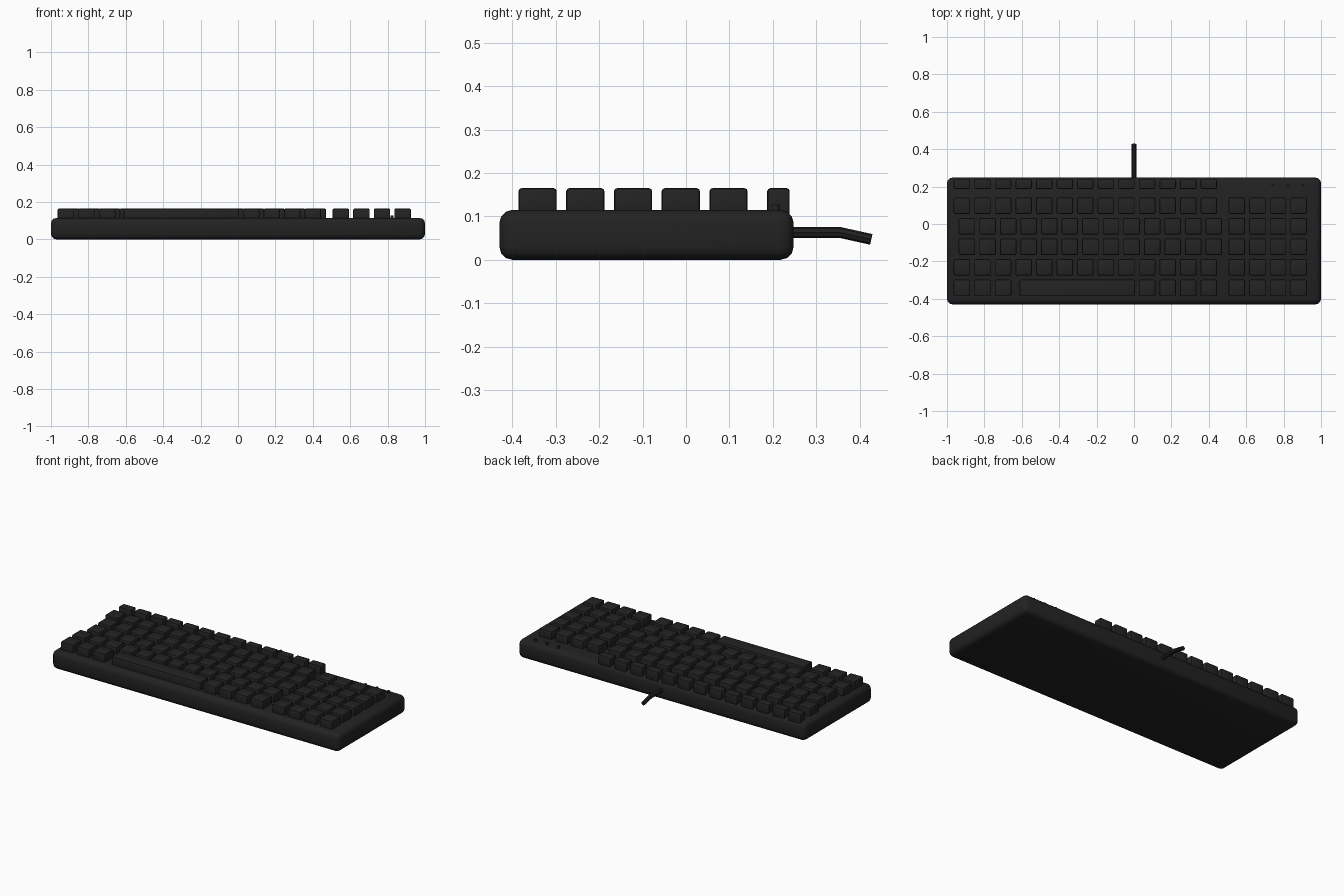
import bpy

cube = bpy.data.objects.get("Cube")
if cube:
    bpy.data.objects.remove(cube, do_unlink=True)


def material(name, colour):
    mat = bpy.data.materials.new(name)
    mat.use_nodes = True
    mat.diffuse_color = (*colour, 1)
    mat.node_tree.nodes["Principled BSDF"].inputs["Base Color"].default_value = (*colour, 1)
    return mat


case_black = material("case black", (0.016, 0.016, 0.016))
key_black = material("key black", (0.017, 0.017, 0.017))
cable_black = material("cable black", (0.015, 0.015, 0.015))


def finish(obj, name, mat):
    obj.name = name
    obj.data.materials.append(mat)
    bpy.ops.object.shade_smooth_by_angle(angle=0.6)


def rounded_box(name, low, high, radius, segments, mat):
    centre = [(a + b) / 2 for a, b in zip(low, high)]
    bpy.ops.mesh.primitive_cube_add(size=1, location=centre)
    obj = bpy.context.object
    obj.scale = [b - a for a, b in zip(low, high)]
    bpy.ops.object.transform_apply(location=False, rotation=False, scale=True)
    bevel = obj.modifiers.new("Bevel", "BEVEL")
    bevel.width = radius
    bevel.segments = segments
    bpy.ops.object.modifier_apply(modifier=bevel.name)
    finish(obj, name, mat)


# Case
rounded_box("case", (-1, -0.43, 0), (1, 0.248, 0.115), 0.03, 3, case_black)

# Keys
PITCH, KEY = 0.11, 0.088


def key(name, x, y, width=KEY, depth=KEY):
    rounded_box(name, (x - width / 2, y - depth / 2, 0.1),
                (x + width / 2, y + depth / 2, 0.165), 0.007, 2, key_black)


for i in range(13):
    key("function_key", -0.92 + i * PITCH, 0.213, depth=0.052)

row_starts = [-0.92, -0.893, -0.893, -0.92, -0.92]
for row, start in enumerate(row_starts):
    y = 0.098 - row * PITCH
    for i in range(13):
        # The space bar takes the middle of the last row
        if row == 4 and 3 <= i <= 8:
            continue
        key("main_key", start + i * PITCH, y)
    for i in range(4):
        key("number_pad_key", 0.55 + i * PITCH, y)
key("space_bar", -0.303, -0.342, width=0.616)

# Indicator lights
for i in range(3):
    bpy.ops.mesh.primitive_cylinder_add(vertices=12, radius=0.008, depth=0.02,
                                        location=(0.743 + i * 0.08, 0.207, 0.118))
    finish(bpy.context.object, "indicator_light", key_black)

# Cable with a bend near its end
curve = bpy.data.curves.new("cable", "CURVE")
curve.dimensions = "3D"
curve.bevel_depth = 0.0125
curve.bevel_resolution = 2
curve.use_fill_caps = True
path = [(0, 0.22, 0.063), (0, 0.355, 0.063), (0, 0.427, 0.047)]
spline = curve.splines.new("POLY")
spline.points.add(len(path) - 1)
for point, co in zip(spline.points, path):
    point.co = (*co, 1)
cable = bpy.data.objects.new("cable", curve)
bpy.context.collection.objects.link(cable)
bpy.ops.object.select_all(action="DESELECT")
cable.select_set(True)
bpy.context.view_layer.objects.active = cable
bpy.ops.object.convert(target="MESH")
finish(bpy.context.object, "cable", cable_black)
